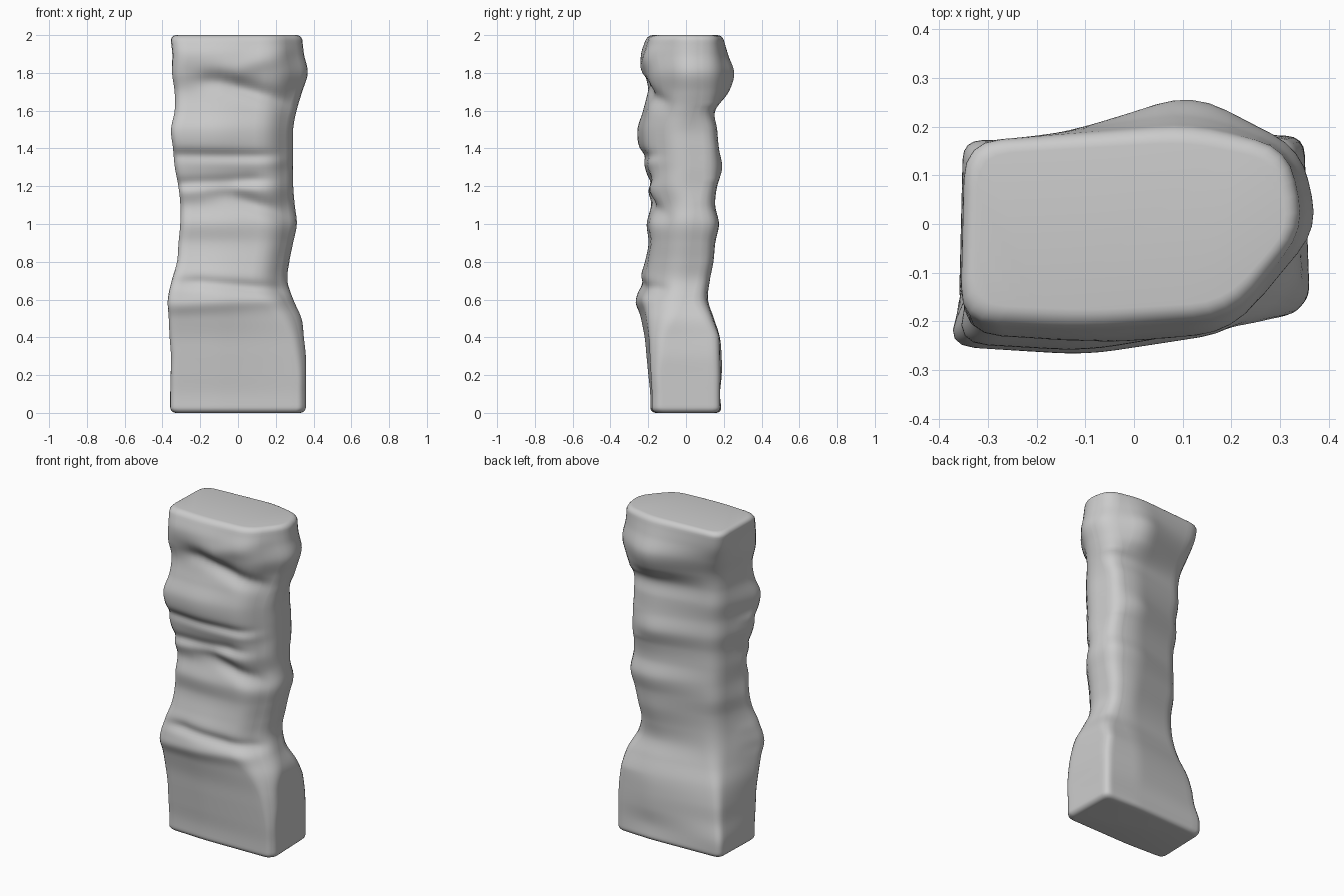
import bpy, bmesh, math
from mathutils import Vector

cube = bpy.data.objects.get("Cube")
if cube:
    bpy.data.objects.remove(cube, do_unlink=True)

# Outline of the pillar in hundredths, one value per 0.1 of height
LEFT = [36, 36, 36, 36, 37, 38, 39, 37, 34, 33, 32, 32, 33, 35, 36, 37, 35, 35, 36, 35, 36]
RIGHT = [36, 36, 36, 36, 35, 34, 30, 27, 28, 30, 32, 31, 30, 30, 30, 30, 32, 35, 38, 36, 35]
FRONT = [19, 19, 20, 21, 22, 24, 26, 25, 22, 20, 21, 19, 22, 21, 25, 26, 23, 21, 23, 24, 21]
BACK = [19, 18, 19, 19, 18, 15, 12, 13, 15, 16, 18, 16, 17, 20, 18, 17, 16, 24, 27, 23, 20]
# Front right chamfer and back left inset
CHAMFER = [3, 3, 3, 4, 5, 8, 11, 12, 12, 12, 13, 13, 12, 12, 13, 13, 14, 15, 16, 16, 15]
INSET = [0, 0, 2, 3, 5, 8, 10, 11, 11, 10, 10, 10, 10, 9, 9, 8, 8, 7, 4, 1, 0]

# Front folds: left x, left z, right x, right z, depth, thickness
FOLDS = [
    (-0.35, 1.21, 0.05, 1.23, -0.025, 0.035),
    (-0.3, 1.30, 0.3, 1.33, 0.01, 0.04),
    (-0.35, 1.37, 0.1, 1.36, -0.015, 0.03),
    (-0.1, 1.76, 0.3, 1.63, -0.03, 0.05),
    (0.0, 1.82, 0.3, 1.92, 0.015, 0.06),
    (-0.05, 1.16, 0.3, 1.03, -0.025, 0.05),
    (-0.2, 0.69, 0.25, 0.65, -0.02, 0.035),
    (-0.3, 0.57, 0.2, 0.60, 0.01, 0.04),
]


def sample(profile, z):
    """Smooth curve through the profile values."""
    t = min(max(z * 10, 0), 19.999)
    i = int(t)
    f = t - i
    a, b, c, d = (profile[min(max(i + k, 0), 20)] for k in (-1, 0, 1, 2))
    v = b + 0.5 * f * (c - a + f * (2 * a - 5 * b + 4 * c - d + f * (3 * (b - c) + d - a)))
    return v / 100


def section(z):
    """Corners of the horizontal section at one height."""
    l, r, f, b, c, d = (sample(p, z) for p in (LEFT, RIGHT, FRONT, BACK, CHAMFER, INSET))
    front_right = 0.5 * f + 0.085
    pull = 0.2 * (c - 0.03)
    w = 0.35 - d
    return [Vector(p) for p in (
        (-l, -0.94 * f), (-0.1, -f), (r - c, -front_right), (r, c * 1.2 - front_right),
        (r - 0.01 - pull, min(b, 0.18) - pull), (0.12, b), (-w, w - 0.18))]


def rounded_ring(corners, radius):
    n = len(corners)
    arcs = []
    for i, p in enumerate(corners):
        before, after = corners[i - 1], corners[(i + 1) % n]
        cut = min(radius, 0.4 * (before - p).length, 0.4 * (after - p).length)
        start = p + (before - p).normalized() * cut
        end = p + (after - p).normalized() * cut
        arcs.append([start * (1 - t) ** 2 + p * 2 * t * (1 - t) + end * t * t
                     for t in (0, 0.25, 0.5, 0.75, 1)])
    # Join the rounded corners with straight runs
    ring = []
    for i, points in enumerate(arcs):
        target = arcs[(i + 1) % n][0]
        ring += points + [points[-1].lerp(target, k / 10) for k in range(1, 10)]
    return ring


def fold_offset(x, z):
    total = 0
    for x0, z0, x1, z1, depth, width in FOLDS:
        t = min(max((x - x0) / (x1 - x0), 0), 1)
        along = (x - x0 - t * (x1 - x0)) / 0.12
        across = (z - z0 - t * (z1 - z0)) / width
        total += depth * math.exp(-along ** 2 - across ** 2)
    return total


# Heights: rounded rims at both ends, even steps between
RIM = 0.03
STEPS = 150
arc = [k * math.pi / 10 for k in range(6)]
levels = [(RIM * (1 - math.sin(a)), RIM * (1 - math.cos(a))) for a in reversed(arc)]
levels += [(RIM + (2 - 2 * RIM) * k / STEPS, 0) for k in range(1, STEPS)]
levels += [(2 - RIM * (1 - math.sin(a)), RIM * (1 - math.cos(a))) for a in arc]

bm = bmesh.new()
rings = []
for z, inset in levels:
    ring = []
    radius = 0.03 + 0.3 * sample(CHAMFER, z)
    for x, y in rounded_ring(section(z), radius):
        y -= fold_offset(x, z) * min(max((-y - 0.06) / 0.1, 0), 1)
        ring.append(bm.verts.new((x * (1 - inset / 0.35), y * (1 - inset / 0.19), z)))
    rings.append(ring)
for low, high in zip(rings, rings[1:]):
    for i in range(len(low)):
        bm.faces.new((low[i - 1], low[i], high[i], high[i - 1]))
bm.faces.new(list(reversed(rings[0])))
bm.faces.new(rings[-1])
bmesh.ops.recalc_face_normals(bm, faces=bm.faces)
for face in bm.faces:
    face.smooth = True

mesh = bpy.data.meshes.new("stone_pillar")
bm.to_mesh(mesh)
bm.free()
pillar = bpy.data.objects.new("stone_pillar", mesh)
bpy.context.collection.objects.link(pillar)

# Plain grey stone
stone = bpy.data.materials.new("grey_stone")
stone.use_nodes = True
grey = (0.6, 0.6, 0.6, 1)
stone.diffuse_color = grey
stone.node_tree.nodes["Principled BSDF"].inputs["Base Color"].default_value = grey
mesh.materials.append(stone)
